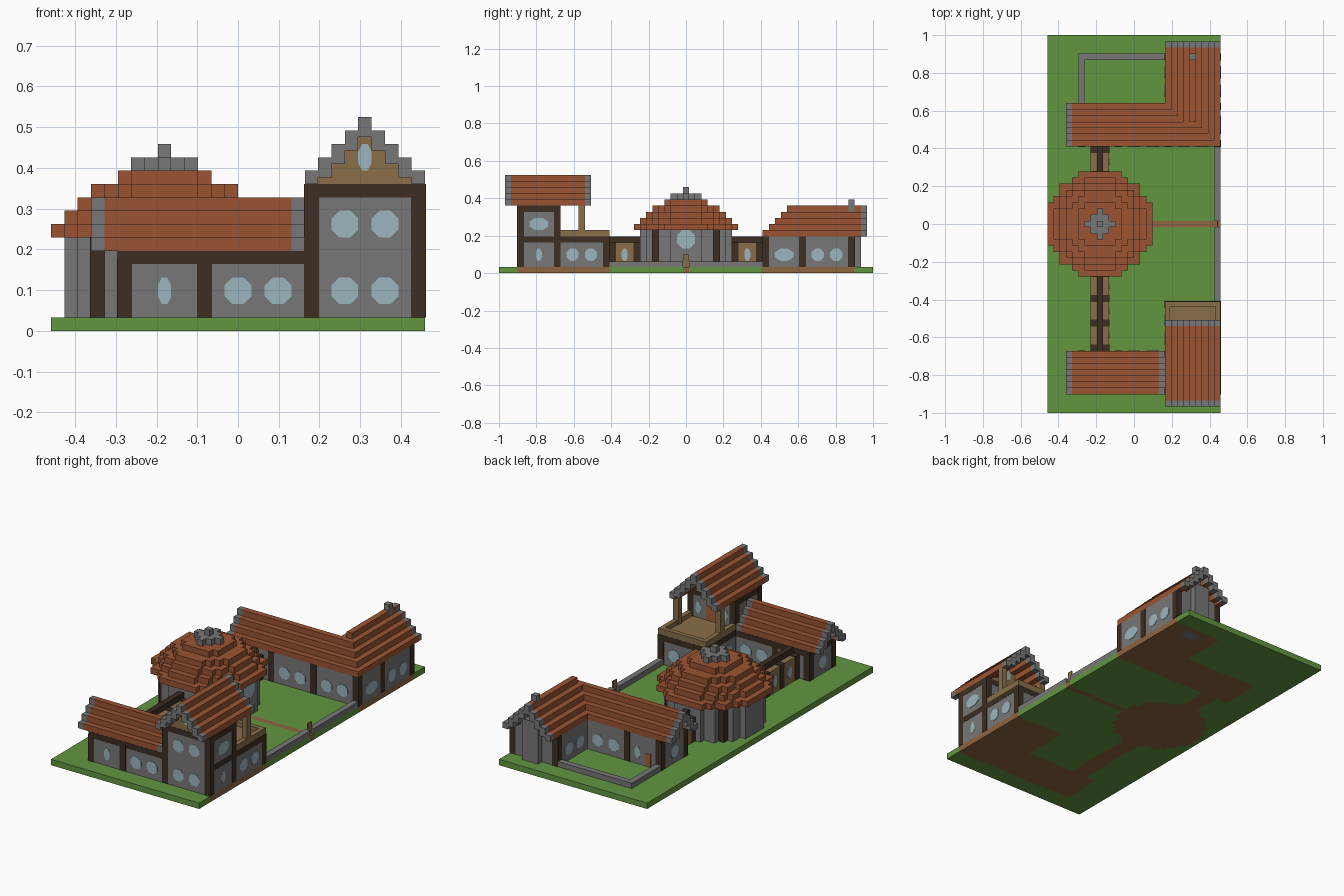
import bpy
import bmesh
import math
from mathutils import Matrix, Vector

if "Cube" in bpy.data.objects:
    bpy.data.objects.remove(bpy.data.objects["Cube"])

# Everything is laid out on a block grid: 28 wide, 61 deep, 16 high
WIDE, DEEP = 28, 61
UNIT = 2 / DEEP
PROUD = 0.06


def linear(hexa):
    vals = [int(hexa[n:n + 2], 16) / 255 for n in (0, 2, 4)]
    return [((v + 0.055) / 1.055) ** 2.4 if v > 0.04 else v / 12.92 for v in vals] + [1]


palette = dict(grass="629540", dirt="8f6540", tile="9a5433", stone="777777",
               timber="3c2d22", plank="8a6f49", glass="9bb5be", door="a06035")
names = list(palette)
mats = []
for key, code in palette.items():
    m = bpy.data.materials.new(key)
    m.use_nodes = True
    m.diffuse_color = linear(code)
    m.node_tree.nodes["Principled BSDF"].inputs["Base Color"].default_value = linear(code)
    mats.append(m)


def finish(name, bm, used):
    for v in bm.verts:
        v.co = (v.co - Vector((WIDE / 2, DEEP / 2, 0))) * UNIT
    mesh = bpy.data.meshes.new(name)
    bm.to_mesh(mesh)
    bm.free()
    for m in used:
        mesh.materials.append(m)
    obj = bpy.data.objects.new(name, mesh)
    bpy.context.collection.objects.link(obj)
    return obj


def box(name, mat, x, y, z, grow=0.0):
    bm = bmesh.new()
    bmesh.ops.create_cube(bm, size=1)
    size = (x[1] - x[0] + 2 * grow, y[1] - y[0] + 2 * grow, z[1] - z[0])
    mid = (sum(x) / 2, sum(y) / 2, sum(z) / 2)
    bm.transform(Matrix.Translation(mid) @ Matrix.Diagonal((*size, 1)))
    return finish(name, bm, [mats[names.index(mat)]])


def post(name, i, j, low, high):
    box(name, "timber", (i, i + 1), (j, j + 1), (low, high), PROUD)


def layer(name, z, height, rule):
    """One course of blocks; rule(i, j) gives the material or None."""
    bm = bmesh.new()
    verts = {}

    def corner(i, j):
        if (i, j) not in verts:
            verts[i, j] = bm.verts.new((i, j, z))
        return verts[i, j]

    for i in range(WIDE):
        for j in range(DEEP):
            mat = rule(i, j)
            if mat:
                f = bm.faces.new([corner(i, j), corner(i + 1, j), corner(i + 1, j + 1), corner(i, j + 1)])
                f.material_index = names.index(mat)
    obj = finish(name, bm, mats)
    mod = obj.modifiers.new("thickness", "SOLIDIFY")
    mod.thickness = height * UNIT
    mod.offset = 1


def window(name, side, wall, along, z, w=2.0, h=2.0):
    """Octagonal pane on a wall; side is the axis and sign it faces."""
    bm = bmesh.new()
    bmesh.ops.create_cone(bm, cap_ends=True, segments=8, radius1=1, radius2=1, depth=PROUD * 2)
    k = 0.5 / math.cos(math.pi / 8)
    bm.transform(Matrix.Rotation(math.pi / 8, 4, "Z"))
    bm.transform(Matrix.Diagonal((w * k, h * k, 1, 1)))
    bm.transform(Matrix.Rotation(math.pi / 2, 4, "X"))
    if side == "x":
        bm.transform(Matrix.Rotation(math.pi / 2, 4, "Z"))
    pos = (wall, along, z) if side == "x" else (along, wall, z)
    bm.transform(Matrix.Translation(pos))
    finish(name, bm, [mats[names.index("glass")]])


def roof(name, base, count, region, stone, core, core_mat):
    """Stepped shell of tiles with stone verges and a filled attic."""
    for n in range(count):
        def rule(i, j):
            if not region(i, j, n):
                return None
            if not region(i, j, n + 1):
                return "stone" if stone(i, j) else "tile"
            return core_mat if core(i, j) else None
        lap = 0.5 if n else 0
        layer(f"{name}_course_{n + 1}", base + n - lap, 1 + lap, rule)


CX, CY = 8, 30


def disc(i, j, limit):
    return (i - CX) ** 2 + (j - CY) ** 2 <= limit


# Ground with earth under the buildings and along the path
def ground_rule(i, j):
    front = (5 <= i and 3 <= j < 10) or (i >= 19 and 3 <= j < 18)
    back = (5 <= i and 43 <= j < 50) or (i >= 19 and 43 <= j < 58)
    hall = 7 <= i < 10 and 10 <= j < 43
    path = j == CY and i > CX
    if 22 <= i < 25 and 55 <= j < 57:
        return "stone"
    return "dirt" if front or back or hall or path or disc(i, j, 56) else "grass"


layer("ground", 0, 1, ground_rule)

# Front wing
box("front_wing_walls", "stone", (5, 19), (3, 10), (1, 6))
box("front_wing_beam", "timber", (5, 19), (3, 10), (5, 6), PROUD / 2)
for i in (5, 11):
    for j in (3, 9):
        post("front_wing_post", i, j, 1, 5.5)
for wall in (3, 10):
    window("front_wing_slit", "y", wall, 8.5, 3, 1)
    for along in (14, 17):
        window("front_wing_window", "y", wall, along, 3)
window("front_wing_end_window", "x", 5, 6.5, 3)
roof("front_wing_roof", 6, 4,
     lambda i, j, n: 3 <= i < 19 and 3 + n <= j < 10 - n,
     lambda i, j: i in (3, 18), lambda i, j: i >= 5, "stone")

# Tower: two storeys at the front, one storey with a balcony behind
box("tower_lower_walls", "stone", (19, 28), (3, 18), (1, 6))
box("tower_upper_walls", "stone", (19, 28), (3, 10), (6, 11))
box("tower_middle_beam", "timber", (19, 28), (4, 18), (5, 6), PROUD / 2)
box("tower_top_beam", "timber", (19, 28), (3, 10), (10, 11), PROUD / 2)
for i in (19, 27):
    post("tower_front_post", i, 3, 1, 11)
    post("tower_middle_post", i, 9, 1, 11)
    post("tower_back_post", i, 17, 1, 6)
    box("porch_post", "plank", (i, i + 1), (13, 14), (6, 11))
for along in (22, 25):
    for z in (3, 8):
        window("tower_front_window", "y", 3, along, z)
    window("tower_back_window", "y", 18, along, 3)
for wall in (19, 28):
    window("tower_side_window", "x", wall, 6.5, 8, 3)
    for along in (12, 15):
        window("tower_lower_window", "x", wall, along, 3)
window("tower_side_slit", "x", 28, 6.5, 3, 1)
window("gable_window", "y", 3, 23.5, 13, 1)
window("gable_back_window", "y", 10, 23.5, 13, 1)
box("tower_door", "door", (22.5, 24.5), (10, 10 + PROUD), (6.3, 9))
for along in (21, 26):
    window("tower_porch_window", "y", 10, along, 8, 1)
roof("tower_roof", 11, 5,
     lambda i, j, n: 19 + n <= i < 28 - n and 1 <= j < 15,
     lambda i, j: j in (1, 14), lambda i, j: 3 <= j < 10, "plank")

# Balcony floor and parapet
box("balcony_floor", "plank", (19, 28), (10, 18), (6, 6.25))
box("balcony_back_rail", "plank", (19, 28), (17.2, 18), (6, 7))
for x in ((19, 19.8), (27.2, 28)):
    box("balcony_side_rail", "plank", x, (10, 18), (6, 7))

# Back building, an L with hipped outer corner
box("back_wing_walls", "stone", (5, 28), (43, 50), (1, 6))
box("back_cross_walls", "stone", (19, 28), (43, 58), (1, 6))
for i, j in ((5, 43), (11, 43), (19, 43), (27, 43), (5, 49), (11, 49), (27, 49), (27, 57), (19, 57)):
    post("back_post", i, j, 1, 6)
for along in (14, 17, 22, 25):
    window("back_wing_window", "y", 43, along, 3)
for along in (14, 17):
    window("yard_window", "y", 50, along, 3)
window("yard_slit", "y", 50, 9.5, 3, 1)
box("yard_door", "door", (7, 8), (50, 50 + PROUD), (1, 3.2))
window("back_wing_end_window", "x", 5, 46.5, 3)
window("back_corner_window", "x", 28, 46.5, 3, 3)
for wall in (19, 28):
    for along in (52, 55):
        window("back_cross_window", "x", wall, along, 3)
box("chimney_breast", "stone", (22, 25), (58, 59), (1, 8))
box("chimney", "stone", (23, 24), (57, 58), (10, 12))
roof("back_roof", 6, 5,
     lambda i, j, n: i < 28 - n and 43 + n <= j and
     ((3 <= i and j < 50 - n) or (19 + n <= i and j < 60)),
     lambda i, j: i == 3 or j == 59, lambda i, j: i >= 5 and j < 58, "stone")

# Round hall with stacked circular roof courses
layer("round_walls", 1, 6, lambda i, j: "stone" if disc(i, j, 56) else None)
for dx in (-5, 5):
    for dy in (-5, 5):
        post("round_post", CX + dx, CY + dy, 1, 7)
window("round_window", "x", CX + 8, CY + 0.5, 5.5, 3, 3)
courses = [(73, "tile"), (57, "tile"), (43, "tile"), (31, "tile"), (13, "tile"), (4, "stone"), (0, "stone")]
for n, (limit, mat) in enumerate(courses):
    layer(f"round_roof_course_{n + 1}", 7 + n, 1, lambda i, j: mat if disc(i, j, limit) else None)

# Covered passages joining the round hall to both buildings
for start, end in ((10, 23), (38, 43)):
    box("passage_walls", "plank", (7, 10), (start, end), (1, 5))
    box("passage_beam", "timber", (8, 9), (start, end), (5, 6))
for j in (10, 14, 18, 22, 38, 42):
    box("passage_frame", "timber", (7, 10), (j, j + 1), (1, 5.1), PROUD)
for along in (12.5, 16.5, 20.5, 40.5):
    for wall in (7, 10):
        window("passage_window", "x", wall, along, 3, 1)

# Low garden walls and gate
for y in ((18, CY), (CY + 1, 43)):
    box("garden_wall", "stone", (27, 28), y, (1, 1.9))
box("gate", "plank", (27.4, 27.6), (CY, CY + 1), (1, 3))
box("yard_side_wall", "stone", (5, 6), (50, 58), (1, 1.9))
box("yard_back_wall", "stone", (6, 19), (57, 58), (1, 1.9))
